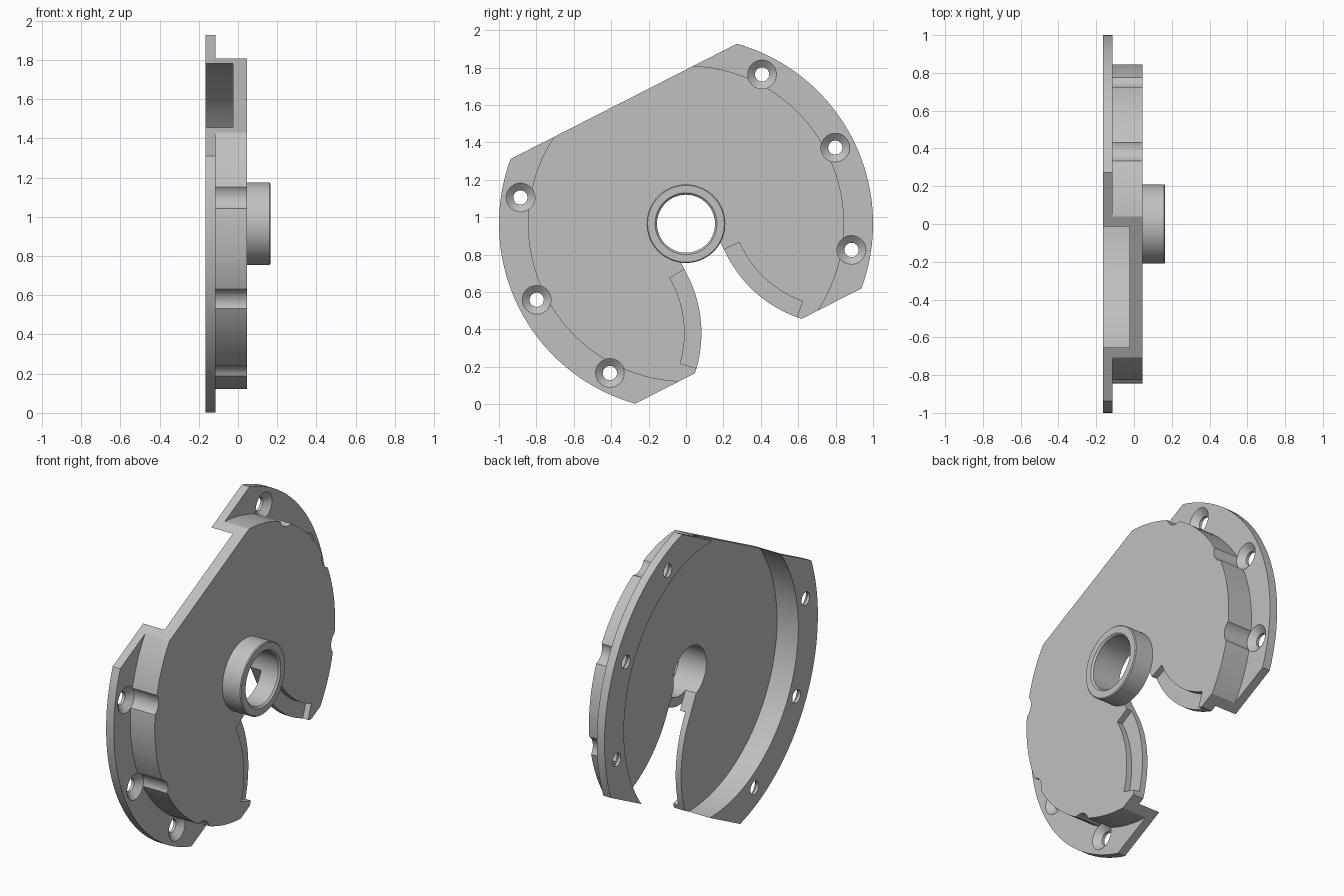
import bpy, bmesh
from math import radians, sin, cos, pi
from mathutils import Matrix, Vector

cube = bpy.data.objects.get("Cube")
if cube:
    bpy.data.objects.remove(cube, do_unlink=True)

# Single matte grey
grey = bpy.data.materials.new("plain_grey")
grey.use_nodes = True
GREY = (0.53, 0.53, 0.53, 1)
grey.diffuse_color = GREY
grey.node_tree.nodes["Principled BSDF"].inputs["Base Color"].default_value = GREY

# Local axes: X along the flats, Y across them, Z along the bore
C, S = cos(radians(27)), sin(radians(27))
FRAME = Matrix(((0, 0, 1, 0), (C, -S, 0, 0), (S, C, 0, 0.965), (0, 0, 0, 1)))
FLAT = 0.734
RIM, SHOULDER, FACE = -0.165, -0.115, 0.045


def finish(name, bm):
    bmesh.ops.remove_doubles(bm, verts=bm.verts, dist=1e-5)
    bmesh.ops.recalc_face_normals(bm, faces=bm.faces)
    mesh = bpy.data.meshes.new(name)
    bm.to_mesh(mesh)
    bm.free()
    mesh.transform(FRAME)
    mesh.materials.append(grey)
    obj = bpy.data.objects.new(name, mesh)
    bpy.context.collection.objects.link(obj)
    return obj


def lathe(name, profile, steps=128, centre=(0, 0), closed=False):
    bm = bmesh.new()
    vs = [bm.verts.new((centre[0] + r, centre[1], w)) for r, w in profile]
    edges = [bm.edges.new(p) for p in zip(vs, vs[1:])]
    if closed:
        edges.append(bm.edges.new((vs[-1], vs[0])))
    bmesh.ops.spin(bm, geom=vs + edges, cent=(*centre, 0), axis=(0, 0, 1),
                   angle=2 * pi, steps=steps, use_merge=True)
    return finish(name, bm)


def disc(name, r, low, high):
    return lathe(name, [(0, low), (r, low), (r, high), (0, high)])


def prism(name, outline, low, high):
    bm = bmesh.new()
    face = bm.faces.new([bm.verts.new((x, y, low)) for x, y in outline])
    new = bmesh.ops.extrude_face_region(bm, geom=[face])["geom"]
    bmesh.ops.translate(bm, vec=Vector((0, 0, high - low)),
                        verts=[g for g in new if isinstance(g, bmesh.types.BMVert)])
    return finish(name, bm)


def combine(target, tool, operation="DIFFERENCE"):
    tool.hide_render = True
    mod = target.modifiers.new("cut", "BOOLEAN")
    mod.operation, mod.solver, mod.object = operation, "EXACT", tool
    bpy.context.view_layer.objects.active = target
    bpy.ops.object.modifier_apply(modifier=mod.name)
    bpy.data.objects.remove(tool, do_unlink=True)


# Flanged cover: wide rim plus raised body, hollow at the rear
cover = disc("cover_housing", 1.0, RIM, SHOULDER)
combine(cover, disc("body", 0.845, -0.14, FACE), "UNION")
combine(cover, disc("cavity", 0.817, -0.4, -0.025))
combine(cover, disc("bore", 0.155, -0.4, 0.4))

# Two parallel flats
for side in (-1, 1):
    box = [(-2, side * FLAT), (2, side * FLAT), (2, side * 2), (-2, side * 2)]
    combine(cover, prism("flat", box, -0.5, 0.5))

# Flared slot from the bore to the lower flat
ARC_X, ARC_Y, ARC_R = 0.798, -0.25, 0.68


def arc(radius, start, end, steps=28):
    angles = [radians(start + (end - start) * i / steps) for i in range(steps + 1)]
    return [(ARC_X - radius * cos(a), ARC_Y - radius * sin(a)) for a in angles]


edge = [(ARC_X - ARC_R, -0.08)] + arc(ARC_R, 0, 62)
combine(cover, prism("slot", edge + [(-x, y) for x, y in reversed(edge)], -0.5, 0.5))

# Shallow relief along each slot edge
relief = arc(0.59, -3, 43) + arc(0.72, 43, -3)
for side in (-1, 1):
    combine(cover, prism("relief", [(side * x, y) for x, y in relief], 0.01, 0.2))

# Six countersunk screw holes that notch the body wall
screw = [(0, -0.4), (0.038, -0.4), (0.038, -0.148), (0.077, SHOULDER),
         (0.077, 0.2), (0, 0.2)]
for turn in (-36, 0, 36, 144, 180, 216):
    a = radians(turn)
    combine(cover, lathe("screw_hole", screw, 32, (0.896 * cos(a), 0.896 * sin(a))))

# Round collar around the bore
collar = lathe("bore_collar", [(0.155, FACE), (0.21, FACE), (0.21, 0.16), (0.205, 0.165),
                               (0.165, 0.165), (0.155, 0.155)], 96, closed=True)

# Soft shading with crisp edges
bpy.ops.object.select_all(action="DESELECT")
for obj in (cover, collar):
    obj.select_set(True)
bpy.context.view_layer.objects.active = cover
bpy.ops.object.shade_smooth_by_angle(angle=radians(25))
